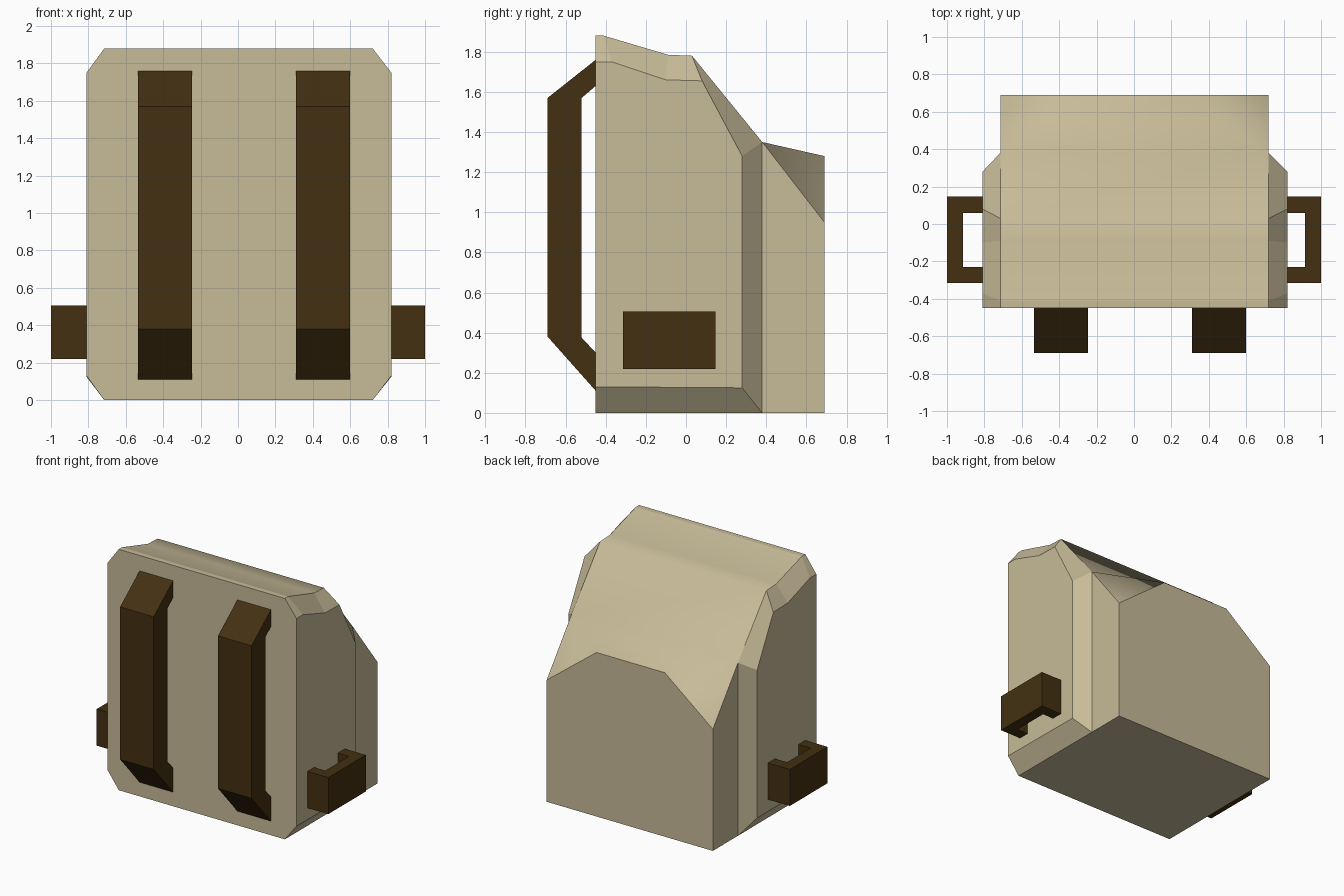
import bpy, bmesh

if "Cube" in bpy.data.objects:
    bpy.data.objects.remove(bpy.data.objects["Cube"])


def material(name, rgb):
    m = bpy.data.materials.new(name)
    m.diffuse_color = (*rgb, 1)
    m.use_nodes = True
    m.node_tree.nodes["Principled BSDF"].inputs["Base Color"].default_value = m.diffuse_color
    return m


CANVAS = material("tan canvas", (0.57, 0.495, 0.313))
LEATHER = material("dark brown leather", (0.056, 0.030, 0.006))


def finish(bm, name, mat):
    mesh = bpy.data.meshes.new(name)
    bmesh.ops.recalc_face_normals(bm, faces=bm.faces)
    bm.to_mesh(mesh)
    bm.free()
    mesh.materials.append(mat)
    obj = bpy.data.objects.new(name, mesh)
    bpy.context.collection.objects.link(obj)
    return obj


def prism(name, points, vector, mat):
    """Extrude a closed 3D outline along a vector."""
    bm = bmesh.new()
    face = bm.faces.new([bm.verts.new(p) for p in points])
    ext = bmesh.ops.extrude_face_region(bm, geom=[face])
    bmesh.ops.translate(bm, vec=vector,
                        verts=[g for g in ext["geom"] if isinstance(g, bmesh.types.BMVert)])
    return finish(bm, name, mat)


# Bag body: (y, z) side profiles of the full-width core and the chamfered sides
core = [(-.45, 0), (-.45, 1.88), (-.41, 1.88), (-.09, 1.785), (.03, 1.78), (.38, 1.35), (.38, 0)]
side = [(-.45, .13), (-.45, 1.75), (-.37, 1.75), (-.10, 1.66), (.08, 1.655), (.28, 1.28), (.28, .125)]
bm = bmesh.new()
rings = [[bm.verts.new((x, y, z)) for y, z in prof]
         for x, prof in ((-.81, side), (-.715, core), (.72, core), (.82, side))]
n = len(core)
for r, (a, b) in enumerate(zip(rings, rings[1:])):
    for i in range(n):
        if r == 1 and i == 5:       # left open, the rear pocket joins here
            continue
        j = (i + 1) % n
        f = bm.faces.new((a[i], a[j], b[j], b[i]))
        f.smooth = r == 1 and i in (2, 3, 4)
bm.faces.new(rings[0])
bm.faces.new(rings[3])

# Rear pocket: clipped back panel joined to the core
left, right = rings[1], rings[2]
back = [bm.verts.new((x, .69, z)) for x, z in
        ((-.715, 0), (-.715, .95), (-.30, 1.28), (.29, 1.28), (.72, .95), (.72, 0))]
bm.faces.new(back)
bm.faces.new((left[6], left[5], back[1], back[0]))
bm.faces.new((right[6], right[5], back[4], back[5]))
bm.faces.new((left[6], right[6], back[5], back[0]))
for f in ((left[5], back[2], back[1]), (right[5], back[3], back[4]),
          (left[5], right[5], back[3], back[2])):
    bm.faces.new(f).smooth = True
finish(bm, "bag_body", CANVAS)

# Shoulder straps on the front
strap = [(-.45, 1.76), (-.69, 1.57), (-.69, .38), (-.45, .11),
         (-.45, .30), (-.52, .375), (-.52, 1.57), (-.45, 1.63)]
for name, x in (("left_strap", -.535), ("right_strap", .31)):
    prism(name, [(x, y, z) for y, z in strap], (.29, 0, 0), LEATHER)

# Side loops
loop = [(.81, -.315), (1, -.315), (1, .148), (.81, .148),
        (.81, .06), (.915, .06), (.915, -.23), (.81, -.23)]
for name, s in (("left_loop", -1), ("right_loop", 1)):
    prism(name, [(s * x, y, .22) for x, y in loop], (0, 0, .285), LEATHER)
